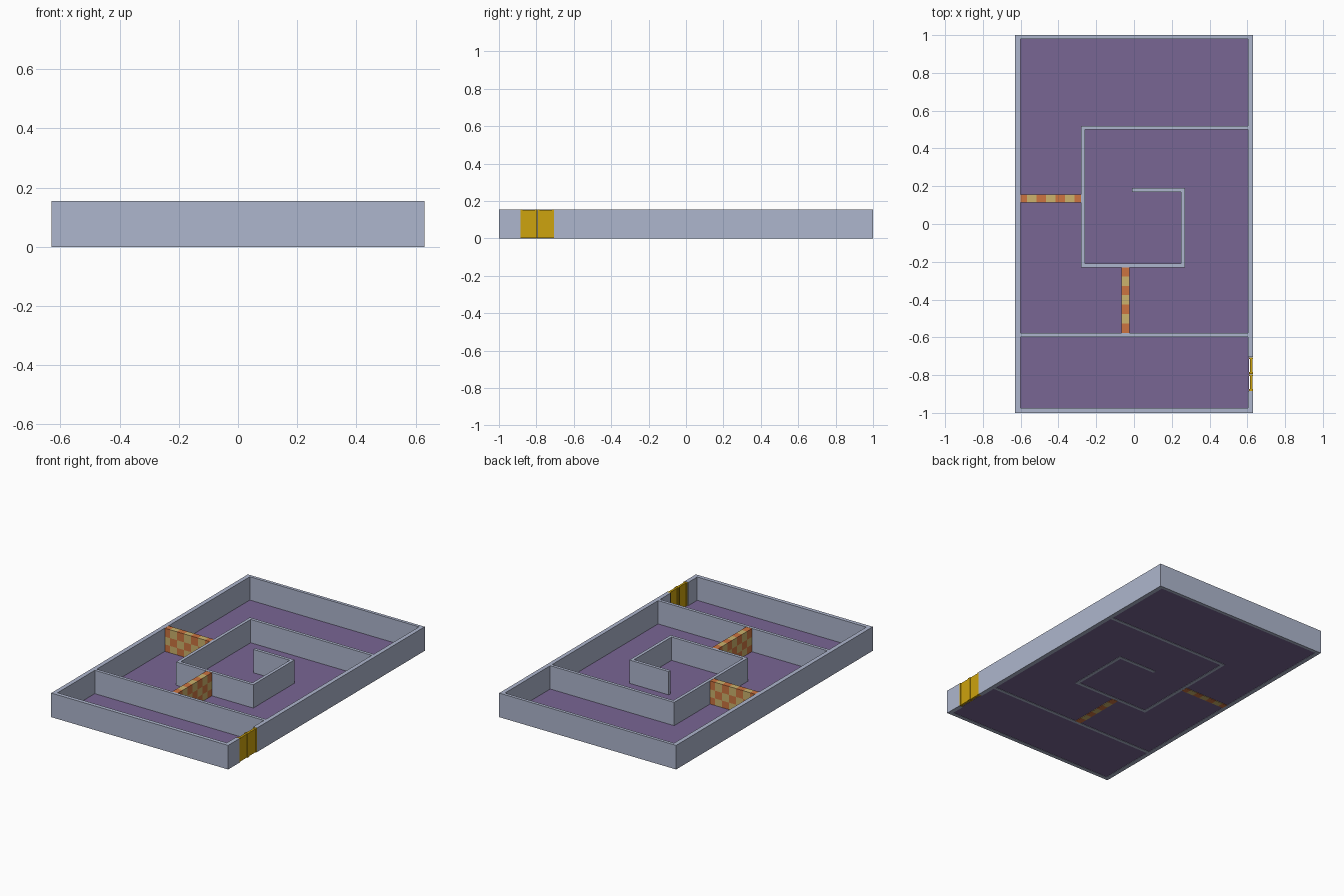
import bpy, bmesh, math
from mathutils import Vector

if "Cube" in bpy.data.objects:
    bpy.data.objects.remove(bpy.data.objects["Cube"])

H = 0.155          # wall height
T = 0.02           # inner wall thickness


def mat(name, r, g, b):
    lin = [((c / 255 + 0.055) / 1.055) ** 2.4 for c in (r, g, b)]
    m = bpy.data.materials.new(name)
    m.diffuse_color = (*lin, 1)
    m.use_nodes = True
    m.node_tree.nodes["Principled BSDF"].inputs["Base Color"].default_value = m.diffuse_color
    return m


WALL = mat("pale blue grey", 174, 182, 205)
FLOOR = mat("purple", 121, 102, 148)
GOLD = mat("gold", 205, 163, 14)
ORANGE = mat("orange", 204, 116, 64)
TAN = mat("tan", 204, 178, 108)


def finish(name, bm, *mats):
    bmesh.ops.recalc_face_normals(bm, faces=bm.faces)
    me = bpy.data.meshes.new(name)
    bm.to_mesh(me)
    bm.free()
    for m in mats:
        me.materials.append(m)
    ob = bpy.data.objects.new(name, me)
    bpy.context.collection.objects.link(ob)
    return ob


def prism(name, outline, z0, z1, m):
    bm = bmesh.new()
    f = bm.faces.new([bm.verts.new((x, y, z0)) for x, y in outline])
    up = bmesh.ops.extrude_face_region(bm, geom=[f], use_keep_orig=True)["geom"]
    for v in up:
        if isinstance(v, bmesh.types.BMVert):
            v.co.z = z1
    return finish(name, bm, m)


def rect(x0, x1, y0, y1):
    return [(x0, y0), (x1, y0), (x1, y1), (x0, y1)]


def strip(path, t):
    """Outline of a mitred wall that follows an axis-aligned path."""
    pts = [Vector(p) for p in path]
    dirs = [(b - a).normalized() for a, b in zip(pts, pts[1:])]
    left, right = [], []
    for i, p in enumerate(pts):
        ds = {0: dirs[:1], len(pts) - 1: dirs[-1:]}.get(i, dirs[i - 1:i + 1])
        off = sum((Vector((-d.y, d.x)) for d in ds), Vector((0, 0))) * t / 2
        left.append(tuple(p + off))
        right.append(tuple(p - off))
    return left + right[::-1]


# Floor plate
prism("floor", rect(-0.61, 0.61, -0.985, 0.985), 0.002, 0.005, FLOOR)

# Perimeter wall, open at the doorway
DY0, DY1 = -0.885, -0.705
prism("outer_wall", [
    (0.63, DY1), (0.63, 1), (-0.63, 1), (-0.63, -1), (0.63, -1), (0.63, DY0),
    (0.603, DY0), (0.603, -0.975), (-0.602, -0.975), (-0.602, 0.98),
    (0.603, 0.98), (0.603, DY1)], 0, H, WALL)

# Inner walls
prism("cross_wall", rect(-0.602, 0.603, -0.597, -0.577), 0, H, WALL)
prism("spiral_wall", strip([(0.603, 0.51), (-0.27, 0.51), (-0.27, -0.22),
                            (0.26, -0.22), (0.26, 0.18), (-0.01, 0.18)], T),
      0, H, WALL)


def checker(name, lo, hi, axis, first):
    """Box cut into 0.05 squares along its length and height."""
    bm = bmesh.new()
    bmesh.ops.create_cube(bm, size=1)
    for v in bm.verts:
        v.co = [lo[i] if v.co[i] < 0 else hi[i] for i in range(3)]
    for ax, start in ((axis, first), (2, 0.05)):
        k = start
        while k < hi[ax] - 0.01:
            co, no = Vector(), Vector()
            co[ax], no[ax] = k, 1
            bmesh.ops.bisect_plane(bm, geom=bm.verts[:] + bm.edges[:] + bm.faces[:],
                                   plane_co=co, plane_no=no)
            k += 0.05
    for f in bm.faces:
        c = f.calc_center_median()
        row = min(2, int(c.z / 0.05))
        col = math.floor((c[axis] - first) / 0.05 + 1e-4)
        f.material_index = (row + col + 1) % 2   # end squares on top are tan
    finish(name, bm, ORANGE, TAN)


checker("checker_wall_side", (-0.602, 0.115, -0.001), (-0.28, 0.155, H - 0.001), 0, -0.566)
checker("checker_wall_middle", (-0.065, -0.577, -0.001), (-0.025, -0.23, H - 0.001), 1, -0.527)

# Double door: two leaves between raised edge strips
MID = (DY0 + DY1) / 2
for i, (a, b) in enumerate(((DY0, MID), (MID, DY1))):
    side = ("front", "back")[i]
    prism("door_leaf_" + side, rect(0.613, 0.627, a + 0.002, b - 0.002), 0.002, H - 0.002, GOLD)
    for j, y in enumerate((a + 0.001, b - 0.011)):
        prism(f"door_strip_{side}_{j}", rect(0.608, 0.631, y, y + 0.010), 0.001, H - 0.001, GOLD)
